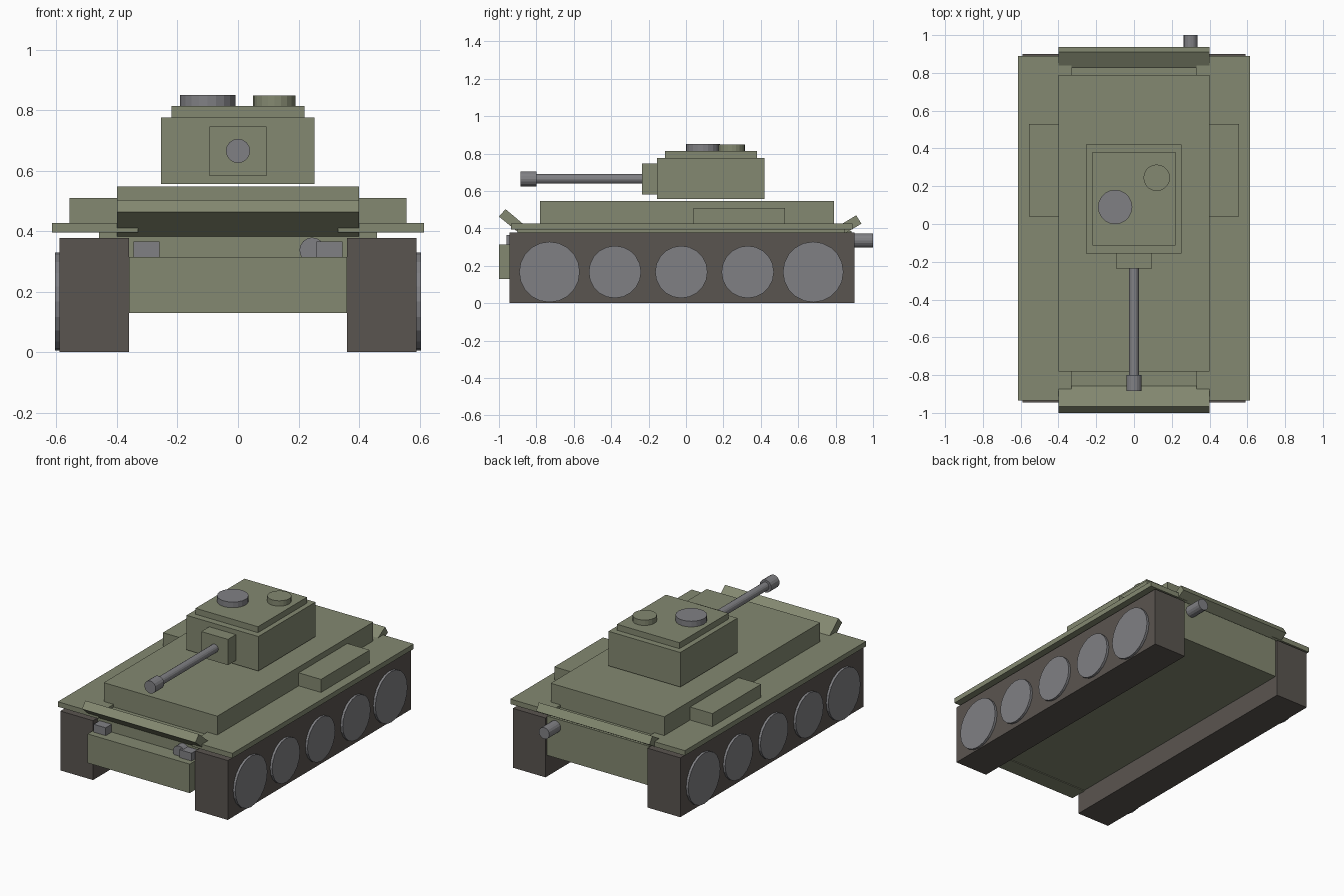
import bpy, bmesh, math
from mathutils import Matrix, Vector

default = bpy.data.objects.get("Cube")
if default:
    bpy.data.objects.remove(default, do_unlink=True)


def material(name, rgb):
    m = bpy.data.materials.new(name)
    m.use_nodes = True
    m.diffuse_color = (*rgb, 1)
    m.node_tree.nodes["Principled BSDF"].inputs["Base Color"].default_value = (*rgb, 1)
    return m


olive = material("olive", (0.23, 0.25, 0.165))
brown = material("track brown", (0.102, 0.09, 0.08))
grey = material("steel grey", (0.217, 0.217, 0.231))


def finish(name, bm, mat):
    mesh = bpy.data.meshes.new(name)
    bmesh.ops.recalc_face_normals(bm, faces=bm.faces)
    bm.to_mesh(mesh)
    bm.free()
    mesh.materials.append(mat)
    obj = bpy.data.objects.new(name, mesh)
    bpy.context.collection.objects.link(obj)
    return obj


def box(name, mat, x, y, z):
    """Box from (min, max) ranges on each axis."""
    bm = bmesh.new()
    size = Vector((x[1] - x[0], y[1] - y[0], z[1] - z[0]))
    mid = Vector((sum(x), sum(y), sum(z))) / 2
    bmesh.ops.create_cube(bm, size=1, matrix=Matrix.Translation(mid) @ Matrix.Diagonal((*size, 1)))
    return finish(name, bm, mat)


def cylinder(name, mat, start, end, radius, sides=16):
    """Flat-sided cylinder between two points."""
    a, b = Vector(start), Vector(end)
    axis = b - a
    rot = axis.to_track_quat('Z', 'Y').to_matrix().to_4x4()
    bm = bmesh.new()
    bmesh.ops.create_cone(bm, cap_ends=True, segments=sides, radius1=radius, radius2=radius,
                          depth=axis.length, matrix=Matrix.Translation((a + b) / 2) @ rot)
    return finish(name, bm, mat)


def slanted_plate(name, mat, half_width, profile):
    """Side profile in (y, z), extruded across x."""
    bm = bmesh.new()
    face = bm.faces.new([bm.verts.new((-half_width, y, z)) for y, z in profile])
    new = bmesh.ops.extrude_face_region(bm, geom=[face])["geom"]
    bmesh.ops.translate(bm, vec=(2 * half_width, 0, 0),
                        verts=[v for v in new if isinstance(v, bmesh.types.BMVert)])
    return finish(name, bm, mat)


# Hull
box("lower_hull", olive, (-0.36, 0.36), (-0.9, 0.885), (0.135, 0.385))
box("hull_deck", olive, (-0.46, 0.46), (-0.9, 0.85), (0.378, 0.41))
box("upper_hull", olive, (-0.4, 0.4), (-0.78, 0.79), (0.4, 0.547))
box("bow_plate", olive, (-0.36, 0.36), (-1.0, -0.89), (0.13, 0.315))
slanted_plate("front_flap", olive, 0.4,
              [(-1.0, 0.463), (-0.965, 0.503), (-0.858, 0.413), (-0.892, 0.375)])
slanted_plate("rear_flap", olive, 0.4,
              [(0.938, 0.425), (0.91, 0.47), (0.825, 0.419), (0.853, 0.375)])

# Running gear and fittings on both sides
wheels = [(-0.73, 0.162), (-0.38, 0.14), (-0.025, 0.14), (0.33, 0.14), (0.68, 0.162)]
for side, s in (("left", 1), ("right", -1)):
    def span(a, b):
        return tuple(sorted((s * a, s * b)))
    box(side + "_track", brown, span(0.36, 0.59), (-0.945, 0.9), (0, 0.378))
    box(side + "_fender", olive, span(0.33, 0.615), (-0.935, 0.89), (0.395, 0.427))
    box(side + "_stowage_box", olive, span(0.38, 0.557), (0.04, 0.53), (0.42, 0.51))
    box(side + "_headlight", grey, span(0.26, 0.345), (-0.96, -0.89), (0.315, 0.365))
    for i, (y, r) in enumerate(wheels):
        cylinder(f"{side}_wheel_{i + 1}", grey, (s * 0.55, y, 0.167), (s * 0.605, y, 0.167), r, 20)

# Bow mount and exhaust
cylinder("bow_mount", grey, (0.245, -0.945, 0.337), (0.245, -0.88, 0.337), 0.042)
cylinder("exhaust_pipe", grey, (0.3, 0.87, 0.335), (0.3, 1.0, 0.335), 0.037)

# Turret
box("turret", olive, (-0.254, 0.252), (-0.155, 0.42), (0.556, 0.776))
box("turret_roof", olive, (-0.22, 0.22), (-0.113, 0.38), (0.77, 0.814))
box("gun_mantlet", olive, (-0.094, 0.094), (-0.235, -0.15), (0.582, 0.746))
cylinder("gun_barrel", grey, (0, -0.82, 0.665), (0, -0.23, 0.665), 0.026)
cylinder("muzzle", grey, (0, -0.885, 0.665), (0, -0.8, 0.665), 0.04)
cylinder("cupola", grey, (-0.1, 0.09, 0.81), (-0.1, 0.09, 0.85), 0.091, 20)
cylinder("hatch", olive, (0.12, 0.245, 0.81), (0.12, 0.245, 0.848), 0.07, 20)
